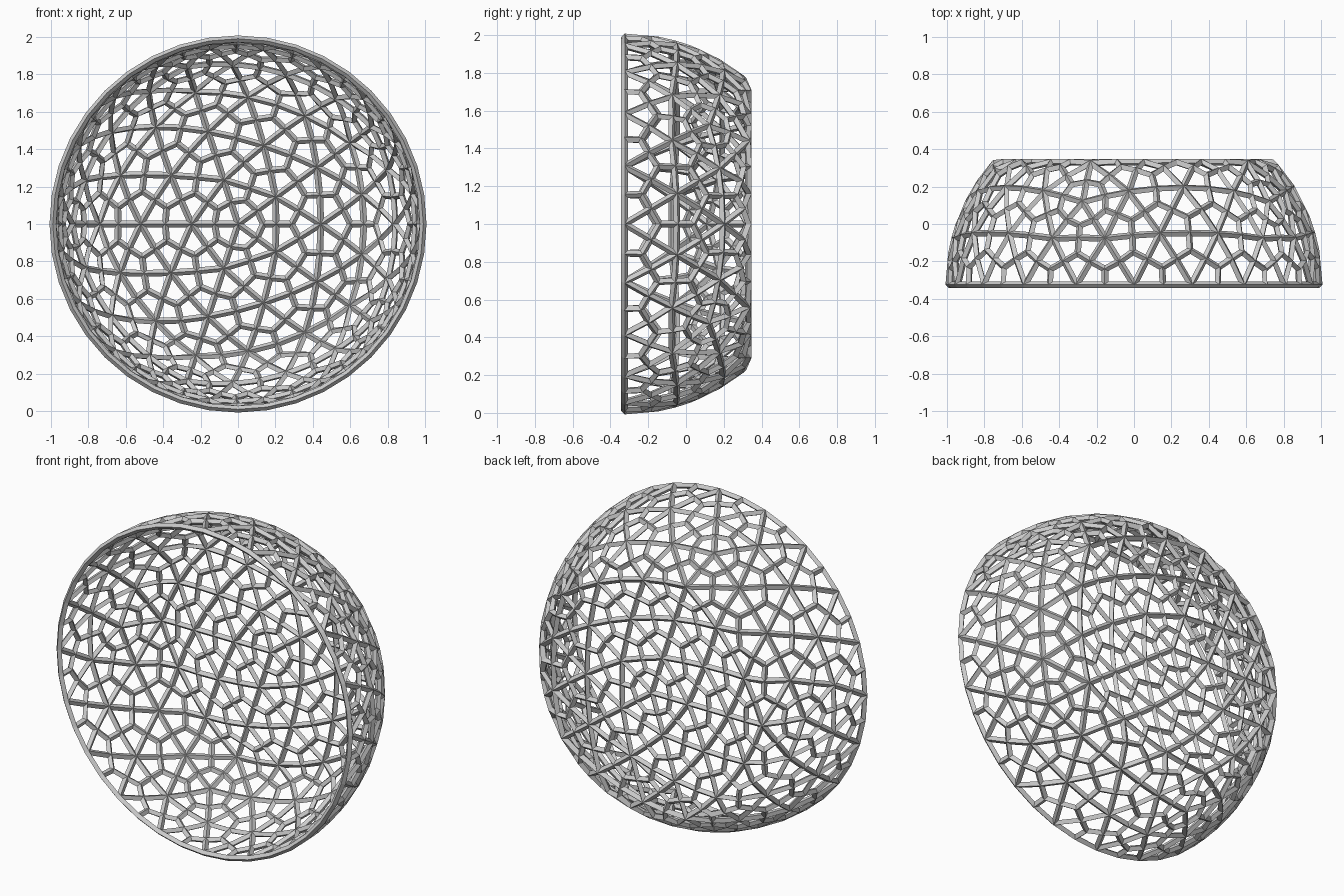
import bpy, bmesh
from mathutils import Vector

if "Cube" in bpy.data.objects:
    bpy.data.objects.remove(bpy.data.objects["Cube"])

RADIUS = 0.99      # sphere radius of the strut centre lines
FLAT = 0.655       # depth at which the back is flattened
STRUT = 0.036

# Half geodesic sphere, split at its equator
src = bmesh.new()
bmesh.ops.create_icosphere(src, subdivisions=3, radius=1.0)
bmesh.ops.delete(src, geom=[f for f in src.faces if f.calc_center_median().z > 0], context='FACES')

# Each triangle becomes three kites meeting at its centre
dome = bmesh.new()
cache = {}
def node(p):
    p = p.normalized() * RADIUS
    q = Vector((p.x, min(-p.z, FLAT), p.y))
    key = tuple(round(c, 4) for c in p)
    if key not in cache:
        cache[key] = dome.verts.new(q)
    return cache[key]

for f in src.faces:
    a = [v.co for v in f.verts]
    mid = sum(a, Vector()) / 3
    for i in range(3):
        b, c, d = a[i - 1], a[i], a[(i + 1) % 3]
        dome.faces.new([node(c), node((c + d) / 2), node(mid), node((b + c) / 2)])
bmesh.ops.recalc_face_normals(dome, faces=dome.faces)
mesh = bpy.data.meshes.new("lattice_dome")
dome.to_mesh(mesh)
dome.free()
src.free()

obj = bpy.data.objects.new("lattice_dome", mesh)
bpy.context.collection.objects.link(obj)
obj.location = (0, -0.325, 1.0)

# Struts along every edge
w = obj.modifiers.new("struts", 'WIREFRAME')
w.thickness = STRUT
w.use_even_offset = True
w.use_boundary = True
w.use_replace = True
